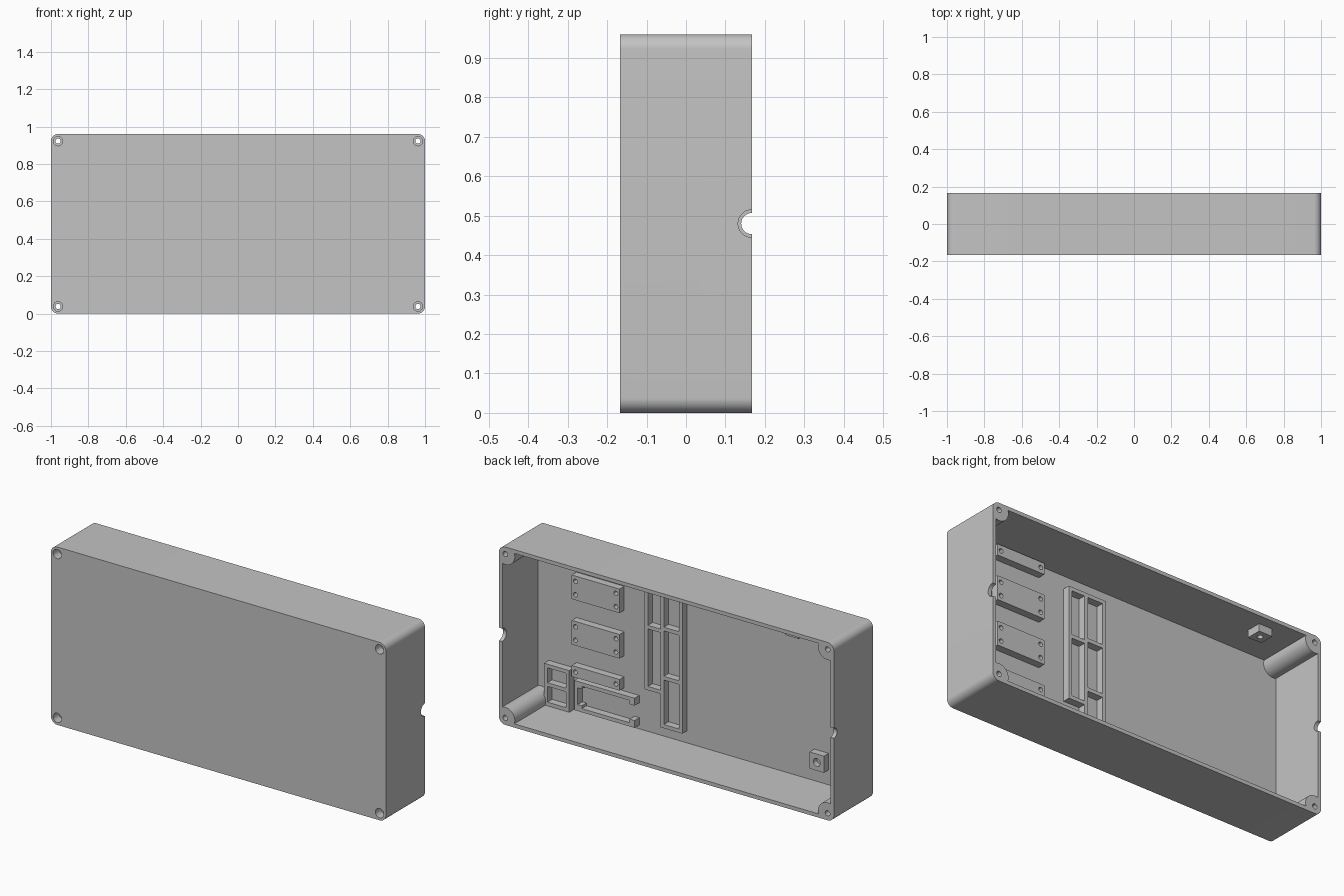
import bpy, bmesh
from math import cos, sin, radians, pi
from mathutils import Matrix, Vector

if "Cube" in bpy.data.objects:
    bpy.data.objects.remove(bpy.data.objects["Cube"], do_unlink=True)

GREY = bpy.data.materials.new("plain grey plastic")
GREY.use_nodes = True
GREY.diffuse_color = (0.55, 0.55, 0.55, 1)
GREY.node_tree.nodes["Principled BSDF"].inputs["Base Color"].default_value = GREY.diffuse_color

BACK, FRONT, FLOOR = 0.167, -0.167, -0.137
MID = 0.48                      # half height of the case
TOP = FLOOR + 0.04              # height of the fittings on the floor
SCREW_X, SCREW_Z = 0.962, 0.442


def finish(bm, name):
    bmesh.ops.recalc_face_normals(bm, faces=bm.faces)
    mesh = bpy.data.meshes.new(name)
    bm.to_mesh(mesh)
    bm.free()
    mesh.materials.append(GREY)
    ob = bpy.data.objects.new(name, mesh)
    bpy.context.collection.objects.link(ob)
    return ob


def prism(name, outline, y0, y1):
    bm = bmesh.new()
    face = bm.faces.new([bm.verts.new((x, y0, z)) for x, z in outline])
    new = bmesh.ops.extrude_face_region(bm, geom=[face])["geom"]
    moved = [v for v in new if isinstance(v, bmesh.types.BMVert)]
    bmesh.ops.translate(bm, verts=moved, vec=(0, y1 - y0, 0))
    return finish(bm, name)


def corner_outline(radius, start, end, steps=14):
    """Closed outline with an arc around each screw position."""
    pts = []
    for sx, sz in ((1, 1), (-1, 1), (-1, -1), (1, -1)):
        arc = []
        for i in range(steps + 1):
            a = radians(start + (end - start) * i / steps)
            arc.append((sx * (SCREW_X + radius * cos(a)),
                        MID + sz * (SCREW_Z + radius * sin(a))))
        pts += arc if sx * sz > 0 else arc[::-1]
    return pts


def boxes(name, spans):
    """One object made of boxes, each (x0, x1, y0, y1, z0, z1)."""
    bm = bmesh.new()
    for x0, x1, y0, y1, z0, z1 in spans:
        m = Matrix.Translation(((x0 + x1) / 2, (y0 + y1) / 2, (z0 + z1) / 2))
        m = m @ Matrix.Diagonal((x1 - x0, y1 - y0, z1 - z0, 1))
        bmesh.ops.create_cube(bm, size=1, matrix=m)
    return finish(bm, name)


def drill(ob, centre, radius, depth, axis="Y"):
    """Cut a round hole and remove the cutter again."""
    bm = bmesh.new()
    turn = Matrix.Rotation(pi / 2, 4, "X" if axis == "Y" else "Y")
    if axis == "Z":
        turn = Matrix.Identity(4)
    bmesh.ops.create_cone(bm, cap_ends=True, segments=28, radius1=radius, radius2=radius,
                          depth=depth, matrix=Matrix.Translation(Vector(centre)) @ turn)
    cut(ob, finish(bm, "cutter"))


def cut(ob, cutter):
    cutter.hide_render = True
    mod = ob.modifiers.new("cut", "BOOLEAN")
    mod.operation, mod.solver, mod.object = "DIFFERENCE", "EXACT", cutter
    bpy.context.view_layer.objects.active = ob
    bpy.ops.object.modifier_apply(modifier=mod.name)
    bpy.data.objects.remove(cutter, do_unlink=True)


# Case: rounded tray, open at the back, with screw posts left in the corners
case = prism("case", corner_outline(0.038, 0, 90), FRONT, BACK)
cut(case, prism("cutter", corner_outline(0.057, -71.6, -198.4), FLOOR, BACK + 0.1))
for sx in (-1, 1):
    for sz in (-1, 1):
        x, z = sx * SCREW_X, MID + sz * SCREW_Z
        drill(case, (x, 0, z), 0.014, 1)
        drill(case, (x, FRONT, z), 0.025, 0.1)
# Cable notches, wider on the left side
drill(case, (1, BACK, MID), 0.035, 0.1, "X")
drill(case, (-1, BACK, MID), 0.027, 0.1, "X")

base = FLOOR - 0.004


def floor_bars(name, bars):
    return boxes(name, [(x0, x1, base, TOP, z0, z1) for x0, x1, z0, z1 in bars])


# Mounting blocks with screw holes
rows = (("top", 0.905, 0.03, (0,)), ("upper", 0.7, 0.065, (-0.036, 0.036)),
        ("lower", 0.455, 0.065, (-0.036, 0.036)), ("bottom", 0.247, 0.03, (0,)))
parts = [case]
for label, z, half, offsets in rows:
    block = floor_bars(label + "_mounting_block", [(0.465, 0.75, z - half, z + half)])
    for x in (0.487, 0.728):
        for dz in offsets:
            drill(block, (x, TOP, z + dz), 0.012, 0.06)
    parts.append(block)

# Two-column divider frame
W = 0.02
bars = [(0.295, 0.315, 0.265, 0.87), (0.2, 0.22, 0.085, 0.87), (0.09, 0.11, 0.085, 0.87)]
bars += [(0.22, 0.295, z, z + W) for z in (0.265, 0.595, 0.85)]
bars += [(0.11, 0.2, z, z + W) for z in (0.085, 0.345, 0.61, 0.85)]
floor_bars("divider_frame", bars)

# Small two-cell frame in the lower corner
bars = [(x, x + W, 0.02, 0.245) for x in (0.765, 0.895)]
bars += [(0.785, 0.895, z, z + W) for z in (0.02, 0.125, 0.225)]
floor_bars("corner_frame", bars)

# Open bracket with end hooks
floor_bars("board_bracket", [(0.715, 0.735, 0.04, 0.2),
                             (0.375, 0.715, 0.04, 0.06), (0.375, 0.715, 0.18, 0.2),
                             (0.375, 0.405, 0.06, 0.08), (0.375, 0.405, 0.16, 0.18),
                             (0.69, 0.715, 0.06, 0.075), (0.69, 0.715, 0.165, 0.18)])

# Drilled pads on the floor and under the top wall
pad = floor_bars("floor_pad", [(-0.755, -0.67, 0.1, 0.19)])
drill(pad, (-0.7125, TOP, 0.145), 0.021, 0.06)
top_pad = boxes("top_wall_pad", [(-0.75, -0.67, 0.03, 0.11, 0.9, 0.944)])
drill(top_pad, (-0.71, 0.07, 0.9), 0.014, 0.05, "Z")
parts += [pad, top_pad]

# Smooth round surfaces, keep hard edges
bpy.ops.object.select_all(action="DESELECT")
for ob in parts:
    ob.select_set(True)
bpy.context.view_layer.objects.active = case
bpy.ops.object.shade_smooth_by_angle(angle=radians(30))
